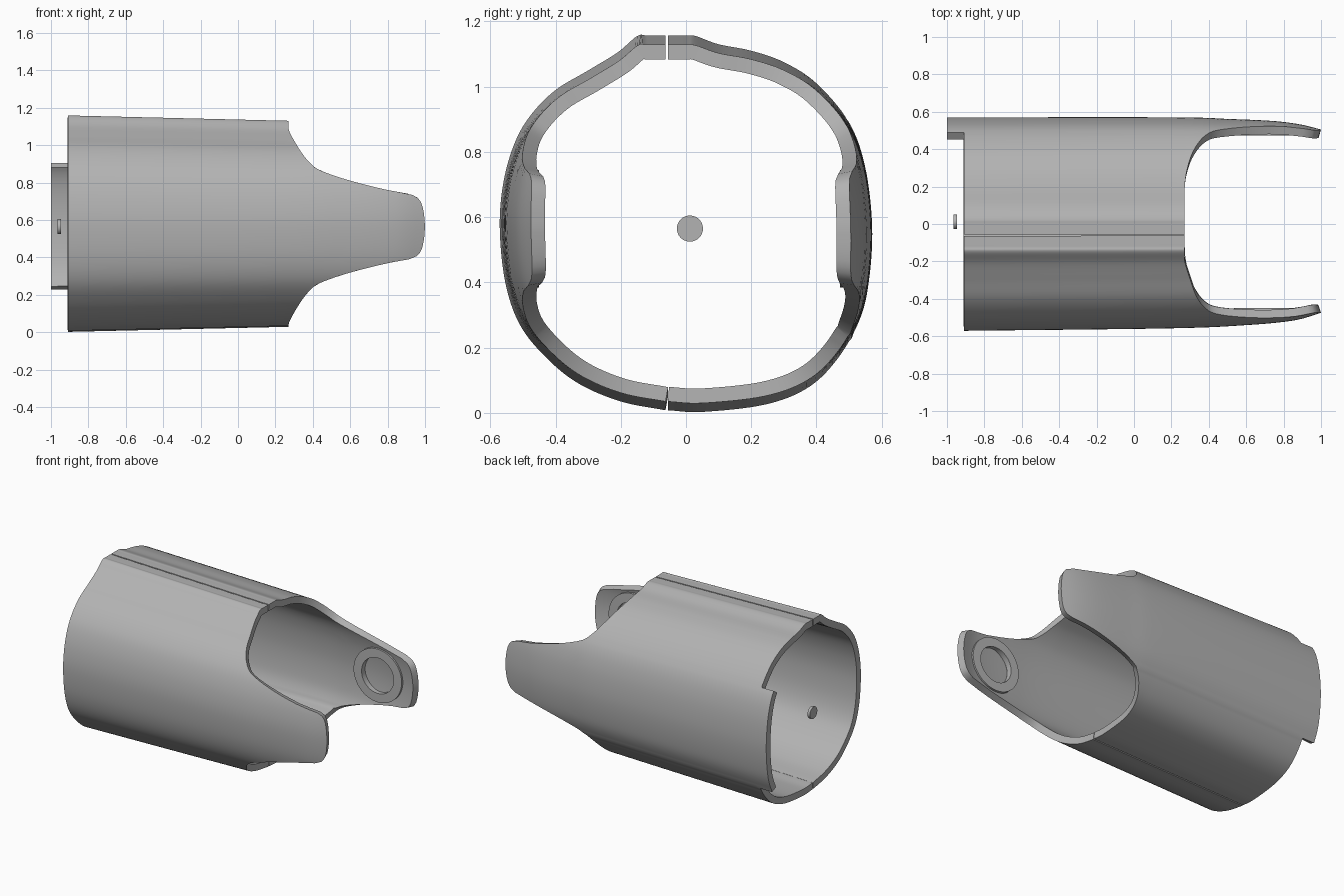
import bpy, bmesh, math
from mathutils import Vector

if "Cube" in bpy.data.objects:
    bpy.data.objects.remove(bpy.data.objects["Cube"])

grey = bpy.data.materials.new("plain_grey")
grey.use_nodes = True
COLOUR = (0.45, 0.45, 0.45, 1)
grey.diffuse_color = COLOUR
grey.node_tree.nodes["Principled BSDF"].inputs["Base Color"].default_value = COLOUR

MID = 0.565        # height of the long axis
BACK, TAB = -0.91, -1.0
ROWS = 40


def spline(points, steps):
    """Smooth curve through 2D points."""
    pts = [Vector(p) for p in points]
    pts = [2 * pts[0] - pts[1]] + pts + [2 * pts[-1] - pts[-2]]
    out = []
    for a, b, c, d in zip(pts, pts[1:], pts[2:], pts[3:]):
        for i in range(steps):
            t = i / steps
            out.append(0.5 * (2 * b + (c - a) * t + (2 * a - 5 * b + 4 * c - d) * t ** 2
                              + (3 * b - a - 3 * c + d) * t ** 3))
    return out + [pts[-2]]


def lookup(curve, v):
    """Linear interpolation in a list of (key, value)."""
    if v <= curve[0][0]:
        return curve[0][1]
    for (a, p), (b, q) in zip(curve, curve[1:]):
        if v <= b:
            return p + (q - p) * (v - a) / max(b - a, 1e-6)
    return curve[-1][1]


# Front rim: distance from the axis height -> x
RIM = spline([(0, 1), (.075, .993), (.135, .975), (.17, .93), (.195, .8), (.245, .6),
              (.3, .44), (.345, .38), (.41, .33), (.5, .278), (.54, .27), (.6, .27)], 6)

# Half sections (y, z) from the top seam to the bottom seam
LEFT = [(-.055, 1.157), (.0, 1.157), (.03, 1.155), (.1, 1.13), (.2, 1.11), (.3, 1.075),
        (.4, 1.01), (.5, .89), (.55, .75), (.57, .57), (.56, .4), (.53, .28),
        (.46, .16), (.37, .075), (.24, .025), (.05, .003), (-.055, .008)]
RIGHT = [(-.063, 1.157), (-.12, 1.157), (-.15, 1.155), (-.21, 1.105), (-.3, 1.05),
         (-.4, .99), (-.475, .915), (-.525, .83), (-.56, .71), (-.572, .57), (-.555, .4),
         (-.51, .27), (-.43, .17), (-.33, .09), (-.2, .035), (-.063, .008)]

# Narrowing of each side towards the arm tips: x -> factor
LEFT_TAPER = spline([(-1, 1), (.2, 1), (.5, .985), (.75, .965), (.9, .93), (1, .885)], 6)
RIGHT_TAPER = spline([(-1, 1), (.2, .975), (.6, .945), (.8, .915), (.9, .885), (1, .83)], 6)


def finish(obj):
    obj.data.materials.append(grey)
    bpy.ops.object.select_all(action='DESELECT')
    obj.select_set(True)
    bpy.context.view_layer.objects.active = obj
    for mod in list(obj.modifiers):
        bpy.ops.object.modifier_apply(modifier=mod.name)
    bpy.ops.object.shade_smooth_by_angle(angle=math.radians(35))


def to_object(bm, name):
    mesh = bpy.data.meshes.new(name)
    bm.to_mesh(mesh)
    bm.free()
    obj = bpy.data.objects.new(name, mesh)
    bpy.context.collection.objects.link(obj)
    return obj


def shell_half(name, section, taper, side, tab=None):
    """Half sleeve with its arm; tab gives the heights of a rear extension."""
    cols = spline(section, 8)
    if tab:
        for z in tab:
            min(cols, key=lambda p: abs(p.y - z)).y = z
    bm = bmesh.new()
    grid = []
    for p in cols:
        end = lookup(RIM, abs(p.y - MID) * 0.95)
        xs = [TAB] + [BACK + (end - BACK) * r / ROWS for r in range(ROWS + 1)]
        line = []
        for x in xs:
            shrink = 1 - 0.048 * min(max((x - BACK) / 1.18, 0), 1)
            # keep the seam straight while the flank tapers
            y = p.x * (1 + (lookup(taper, x) - 1) * min(abs(p.x) / .3, 1))
            line.append(bm.verts.new((x, y, MID + (p.y - MID) * shrink)))
        grid.append(line)
    for i, (a, b) in enumerate(zip(grid, grid[1:])):
        in_tab = tab and all(tab[0] - 1e-4 <= cols[j].y <= tab[1] + 1e-4 for j in (i, i + 1))
        for r in range(0 if in_tab else 1, ROWS + 1):
            quad = [a[r], b[r], b[r + 1], a[r + 1]]
            bm.faces.new(quad[::-1] if side > 0 else quad)
    bmesh.ops.delete(bm, geom=[v for v in bm.verts if not v.link_faces], context='VERTS')
    obj = to_object(bm, name)
    wall = obj.modifiers.new("wall", 'SOLIDIFY')
    wall.thickness = 0.045
    wall.offset = -1
    finish(obj)


shell_half("left_shell", LEFT, LEFT_TAPER, 1, (.228, .905))
shell_half("right_shell", RIGHT, RIGHT_TAPER, -1)


def boss_ring(name, y_in, y_out, sides=64):
    """Round raised collar on the inside of an arm."""
    bm = bmesh.new()
    loops = []
    for radius, y in ((.18, y_in), (.18, y_out), (.12, y_out), (.12, y_in)):
        loops.append([bm.verts.new((.715 + radius * math.cos(k * math.tau / sides), y,
                                    MID + radius * math.sin(k * math.tau / sides)))
                      for k in range(sides)])
    for a, b in zip(loops, loops[1:] + loops[:1]):
        for k in range(sides):
            n = (k + 1) % sides
            bm.faces.new((a[k], a[n], b[n], b[k]))
    bmesh.ops.recalc_face_normals(bm, faces=bm.faces)
    finish(to_object(bm, name))


boss_ring("left_arm_boss", .472, .51)
boss_ring("right_arm_boss", -.45, -.488)

# Small disc on the axis at the rear
bpy.ops.mesh.primitive_cylinder_add(vertices=48, radius=.04, depth=.018,
                                    location=(-.955, .012, MID),
                                    rotation=(0, math.pi / 2, 0))
disc = bpy.context.object
disc.name = "rear_disc"
finish(disc)
